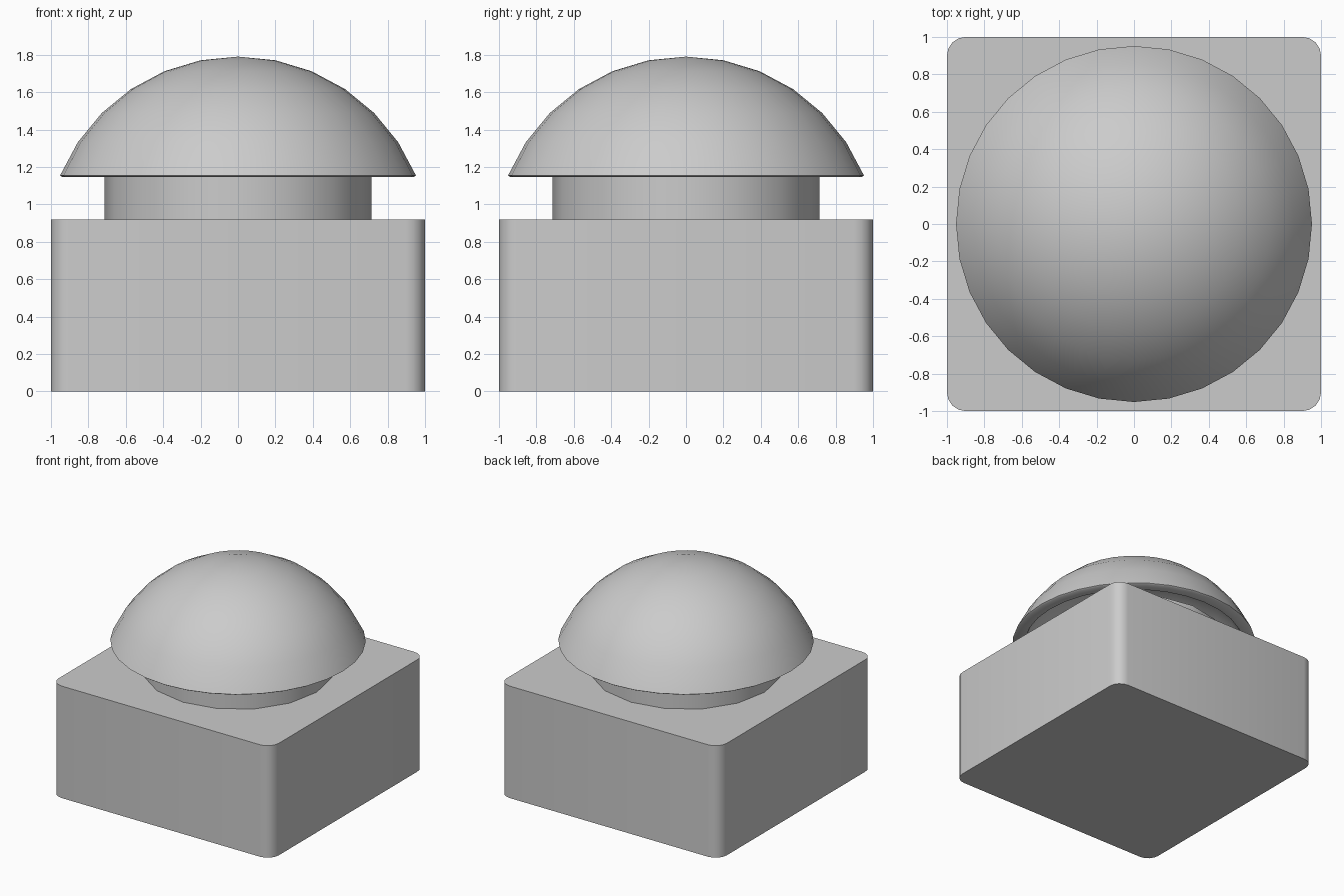
import bpy, bmesh
from math import sin, cos, pi, radians

if "Cube" in bpy.data.objects:
    bpy.data.objects.remove(bpy.data.objects["Cube"])


def finish(bm, name):
    """Turn a bmesh into a smooth-shaded object with sharp hard edges."""
    bmesh.ops.recalc_face_normals(bm, faces=bm.faces)
    mesh = bpy.data.meshes.new(name)
    bm.to_mesh(mesh)
    bm.free()
    obj = bpy.data.objects.new(name, mesh)
    bpy.context.collection.objects.link(obj)
    bpy.ops.object.select_all(action='DESELECT')
    obj.select_set(True)
    bpy.context.view_layer.objects.active = obj
    bpy.ops.object.shade_smooth_by_angle(angle=radians(40))
    return obj


def lathe(name, profile, sides):
    """Revolve an (r, z) profile around the z axis."""
    bm = bmesh.new()
    verts = [bm.verts.new((r, 0, z)) for r, z in profile]
    edges = [bm.edges.new(pair) for pair in zip(verts, verts[1:])]
    bmesh.ops.spin(bm, geom=verts + edges, cent=(0, 0, 0), axis=(0, 0, 1),
                   angle=2 * pi, steps=sides)
    bmesh.ops.remove_doubles(bm, verts=bm.verts, dist=1e-4)
    return finish(bm, name)


def arc(radius, centre_z, end_deg, steps=6):
    """Profile points from the top of a sphere down to a polar angle."""
    angles = [radians(end_deg) * i / steps for i in range(steps + 1)]
    return [(radius * sin(a), centre_z + radius * cos(a)) for a in angles]


# Base block with rounded vertical corners
bm = bmesh.new()
bmesh.ops.create_cube(bm, size=2)
for v in bm.verts:
    v.co.z = 0.92 if v.co.z > 0 else 0
upright = [e for e in bm.edges if abs(e.verts[0].co.z - e.verts[1].co.z) > 0.5]
bmesh.ops.bevel(bm, geom=upright, offset=0.1, segments=4, profile=0.5,
                affect='EDGES')
finish(bm, "base_block")

# Short round collar on the base
lathe("collar", [(0, 0.92), (0.715, 0.92), (0.715, 1.18), (0, 1.18)], 16)

# Hollow dome cap with a thick rim
outer = arc(1.03, 0.76, 67.5)
inner = arc(0.94, 0.76, 65.7)
lathe("dome_cap", outer + [(0.94, 1.146)] + inner[::-1], 32)
